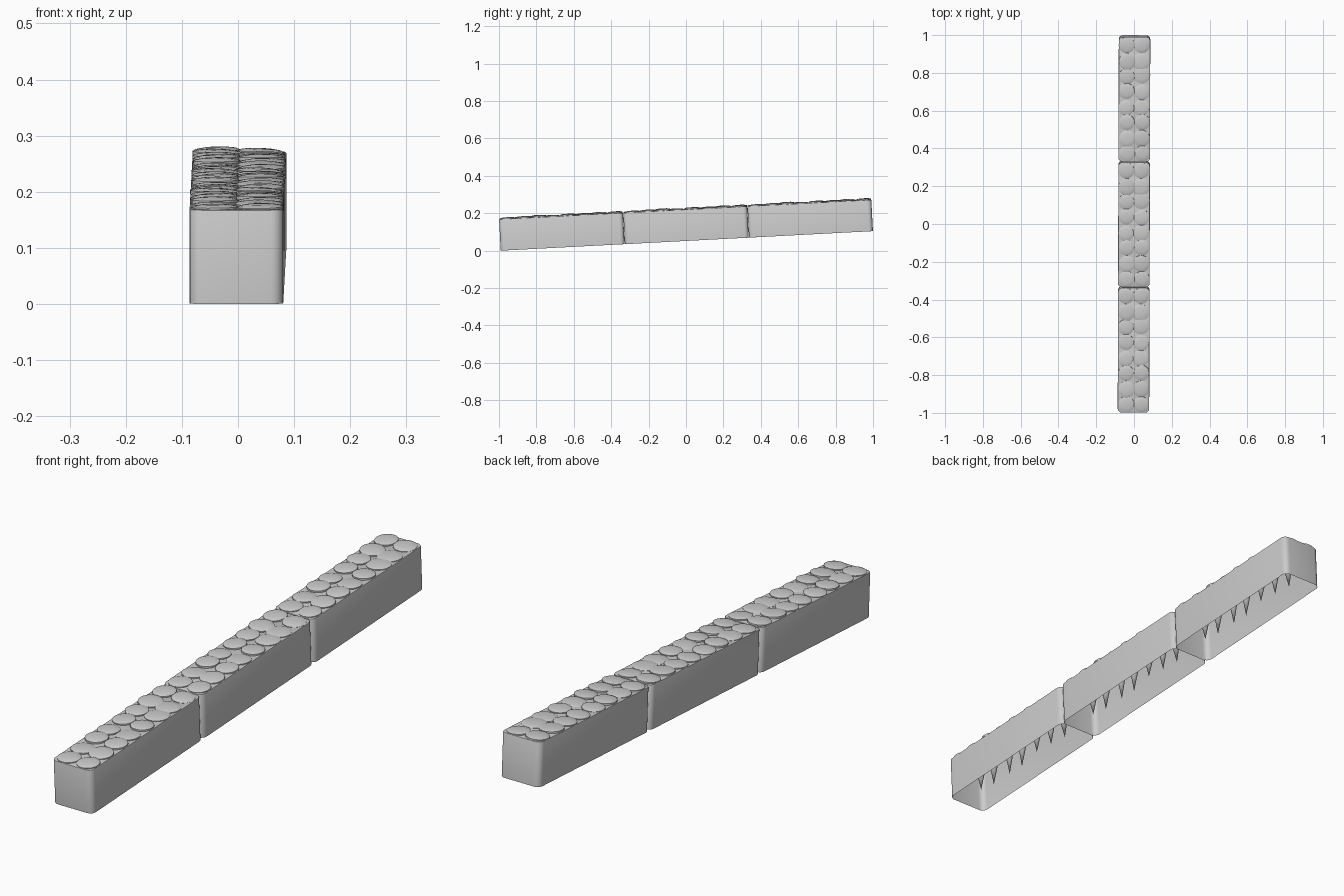
import bpy, bmesh, math, random
from mathutils import Matrix, Vector

random.seed(7)
cube = bpy.data.objects.get("Cube")
if cube:
    bpy.data.objects.remove(cube)

PITCH, LENGTH, WIDTH, HEIGHT = 0.6647, 0.663, 0.167, 0.168
SIDES, ROWS = 20, 8

grey = bpy.data.materials.new("stone_grey")
grey.use_nodes = True
grey.diffuse_color = (0.6, 0.6, 0.6, 1)
grey.node_tree.nodes["Principled BSDF"].inputs["Base Color"].default_value = (0.6, 0.6, 0.6, 1)


def finish(bm, name):
    bmesh.ops.recalc_face_normals(bm, faces=bm.faces)
    mesh = bpy.data.meshes.new(name)
    bm.to_mesh(mesh)
    bm.free()
    mesh.materials.append(grey)
    return mesh


# Open-bottomed box with rounded upright corners
def make_box():
    bm = bmesh.new()
    bmesh.ops.create_cube(bm, size=1, matrix=Matrix.Translation((0, 0, HEIGHT / 2))
                          @ Matrix.Diagonal((WIDTH, LENGTH, HEIGHT, 1)))
    upright = [e for e in bm.edges if abs(e.verts[0].co.z - e.verts[1].co.z) > 0.1]
    bmesh.ops.bevel(bm, geom=upright, offset=0.022, segments=5, profile=0.5, affect='EDGES')
    bm.normal_update()
    # soften the top rim
    rim = [e for e in bm.edges if all(v.co.z > HEIGHT - 0.001 for v in e.verts)]
    bmesh.ops.bevel(bm, geom=rim, offset=0.003, segments=2, profile=0.5, affect='EDGES')
    bm.normal_update()
    bottom = [f for f in bm.faces if f.normal.z < -0.9]
    bmesh.ops.delete(bm, geom=bottom, context='FACES')
    mesh = bpy.data.meshes.new("box")
    bm.to_mesh(mesh)
    bm.free()
    mesh.materials.append(grey)
    return mesh


# One domed pebble that tapers to a spike underneath
def add_pebble(bm, radius, matrix, depth):
    profile = [(0.55, -0.001), (0.85, -0.003), (1, -0.0055), (1, -0.012),
               (0.75, -0.017), (0.42, -0.03)]
    rings = []
    for r, z in profile:
        rings.append([bm.verts.new(matrix @ Vector((r * radius * math.cos(a), r * radius * math.sin(a), z)))
                      for a in (math.tau * i / SIDES for i in range(SIDES))])
    for upper, lower in zip(rings, rings[1:]):
        for i in range(SIDES):
            j = (i + 1) % SIDES
            bm.faces.new((upper[i], lower[i], lower[j], upper[j]))
    for ring, z in ((rings[0], 0), (rings[-1], -depth)):
        tip = bm.verts.new(matrix @ Vector((0, 0, z)))
        for i in range(SIDES):
            bm.faces.new((ring[i], ring[(i + 1) % SIDES], tip))


# Two staggered columns of pebbles on one box
def make_pebbles():
    bm = bmesh.new()
    step = (LENGTH - 0.088) / (ROWS - 1)
    for side in (-1, 1):
        for row in range(ROWS):
            inner = 0 < row < ROWS - 1
            radius = random.uniform(0.041, 0.046)
            x = side * (WIDTH / 2 - radius + random.uniform(-0.003, 0.001))
            y = (row - (ROWS - 1) / 2) * step + inner * random.uniform(-0.009, 0.009)
            z = random.uniform(0.175, 0.180) + (0.001 if side < 0 else -0.001)
            tilt = (Matrix.Rotation(random.uniform(-0.05, 0.05), 4, 'X')
                    @ Matrix.Rotation(random.uniform(-0.05, 0.05), 4, 'Y'))
            add_pebble(bm, radius, Matrix.Translation((x, y, z)) @ tilt,
                       random.uniform(0.115, 0.135))
    return finish(bm, "pebbles")


# Three identical sections on one gentle slope
slope = (Matrix.Translation((0, 0.0045, 0.0522)) @ Matrix.Rotation(-0.003, 4, 'Z')
         @ Matrix.Rotation(math.radians(3), 4, 'X'))
parts = {"wall_box": make_box(), "pebble_topping": make_pebbles()}
for label, index in (("front", -1), ("middle", 0), ("back", 1)):
    for part, mesh in parts.items():
        obj = bpy.data.objects.new(f"{label}_{part}", mesh)
        obj.matrix_world = slope @ Matrix.Translation((0, index * PITCH, 0))
        bpy.context.collection.objects.link(obj)

# Smooth shading with crisp rims
for part in parts:
    bpy.ops.object.select_all(action='DESELECT')
    obj = bpy.data.objects["front_" + part]
    obj.select_set(True)
    bpy.context.view_layer.objects.active = obj
    bpy.ops.object.shade_smooth_by_angle(angle=math.radians(35))
